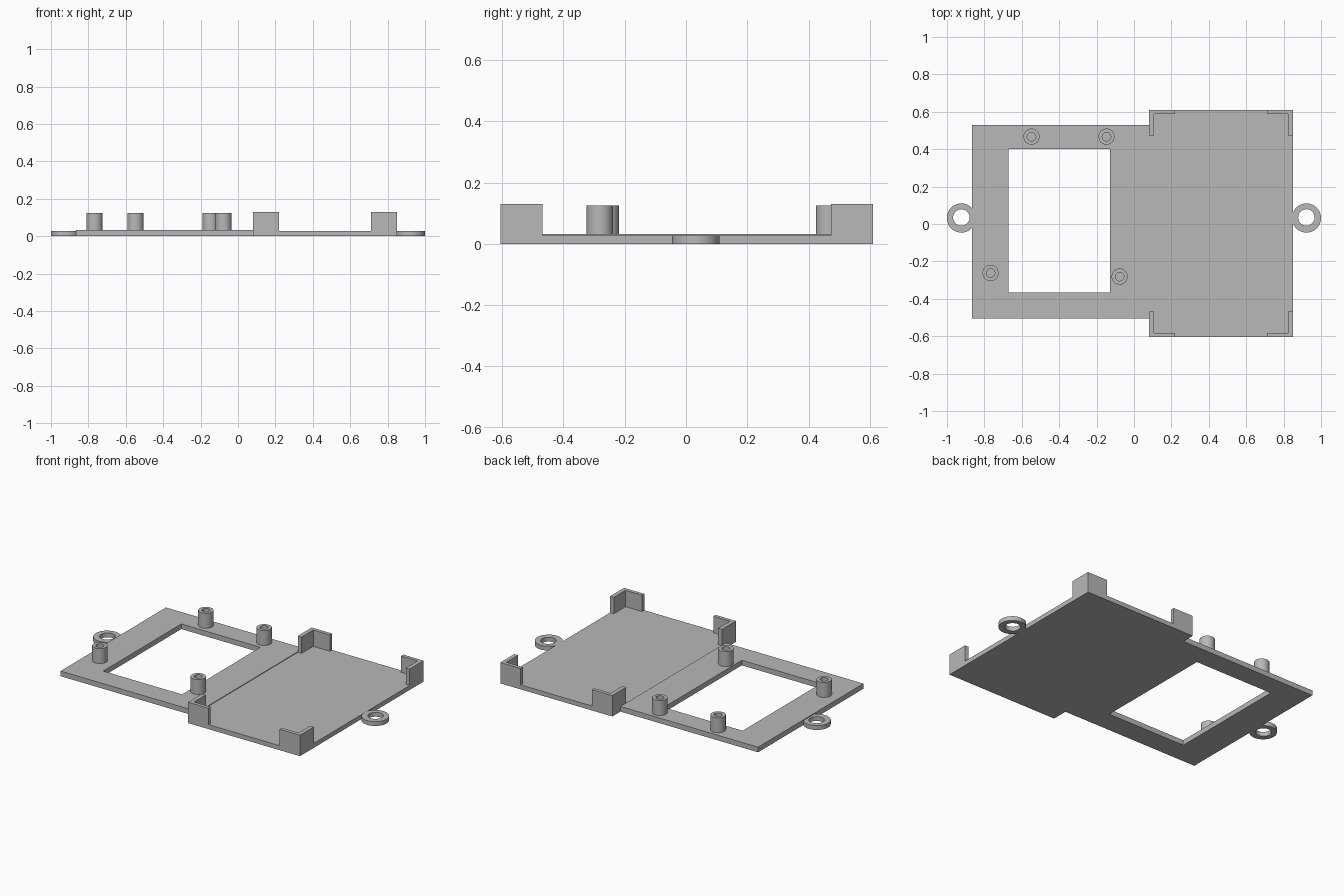
import bpy
import bmesh
from math import cos, sin, tau

if "Cube" in bpy.data.objects:
    bpy.data.objects.remove(bpy.data.objects["Cube"], do_unlink=True)

grey = bpy.data.materials.new("plain_grey")
grey.use_nodes = True
colour = (0.48, 0.48, 0.48, 1)
grey.diffuse_color = colour
grey.node_tree.nodes["Principled BSDF"].inputs["Base Color"].default_value = colour


def finish(name, bm, smooth=False):
    bmesh.ops.recalc_face_normals(bm, faces=bm.faces)
    mesh = bpy.data.meshes.new(name)
    bm.to_mesh(mesh)
    bm.free()
    mesh.materials.append(grey)
    obj = bpy.data.objects.new(name, mesh)
    bpy.context.collection.objects.link(obj)
    if smooth:
        bpy.ops.object.select_all(action="DESELECT")
        bpy.context.view_layer.objects.active = obj
        obj.select_set(True)
        bpy.ops.object.shade_smooth_by_angle()
    return obj


def rect(x0, x1, y0, y1):
    return [(x0, y0), (x1, y0), (x1, y1), (x0, y1)]


def circle(x, y, r, n=40):
    return [(x + r * cos(tau * i / n), y + r * sin(tau * i / n)) for i in range(n)]


def prism(name, outline, z0, z1):
    """Extrude a closed outline upward."""
    bm = bmesh.new()
    face = bm.faces.new([bm.verts.new((x, y, z0)) for x, y in outline])
    top = bmesh.ops.extrude_face_region(bm, geom=[face], use_keep_orig=True)["geom"]
    bmesh.ops.translate(bm, vec=(0, 0, z1 - z0),
                        verts=[v for v in top if isinstance(v, bmesh.types.BMVert)])
    return finish(name, bm)


def tube(name, outer, inner, z0, z1, smooth=False):
    """Solid between two matching outlines, open through the middle."""
    bm = bmesh.new()
    loops = [[bm.verts.new((x, y, z)) for x, y in pts]
             for pts, z in ((outer, z0), (outer, z1), (inner, z1), (inner, z0))]
    n = len(outer)
    for a, b in zip(loops, loops[1:] + loops[:1]):
        for i in range(n):
            j = (i + 1) % n
            bm.faces.new((a[i], a[j], b[j], b[i]))
    return finish(name, bm, smooth)


FRAME_TOP, TRAY_TOP, BRACKET_TOP, POST_TOP = 0.032, 0.028, 0.13, 0.125
X0, X1, Y0, Y1 = 0.08, 0.85, -0.605, 0.61

# Flat base: windowed frame on one side, solid tray on the other
tube("window_frame", rect(-0.867, X0, -0.505, 0.53),
     rect(-0.67, -0.127, -0.367, 0.40), 0, FRAME_TOP)
prism("tray_plate", rect(X0, X1, Y0, Y1), 0, TRAY_TOP)

# L-shaped corner brackets around the tray
for side, x, dx in (("right", X0, 1), ("left", X1, -1)):
    for end, y, dy in (("front", Y0, 1), ("back", Y1, -1)):
        profile = [(0, 0), (0.14, 0), (0.14, 0.022), (0.026, 0.022),
                   (0.026, 0.137), (0, 0.137)]
        prism(f"{end}_{side}_bracket",
              [(x + dx * u, y + dy * v) for u, v in profile], TRAY_TOP, BRACKET_TOP)

# Hollow screw posts
for i, (x, y) in enumerate([(-0.548, 0.467), (-0.147, 0.467),
                            (-0.767, -0.262), (-0.077, -0.281)]):
    tube(f"screw_post_{i + 1}", circle(x, y, 0.043), circle(x, y, 0.023),
         FRAME_TOP, POST_TOP, True)

# Mounting rings at both ends
for side, x in (("right", -0.923), ("left", 0.922)):
    tube(f"{side}_mounting_ring", circle(x, 0.032, 0.078), circle(x, 0.035, 0.044),
         0, 0.027, True)
